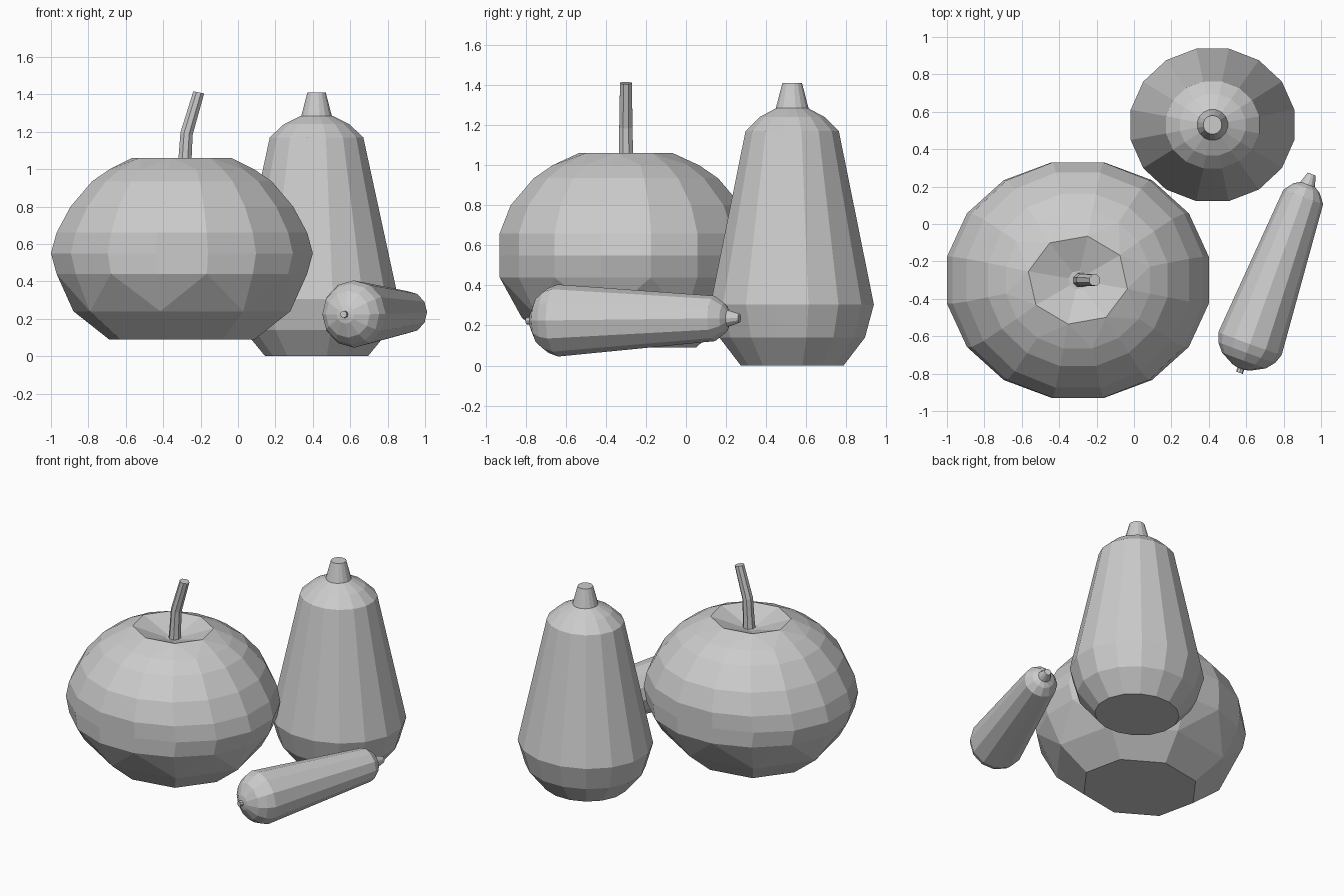
import bpy, bmesh
from math import sin, cos, pi, radians
from mathutils import Vector

if "Cube" in bpy.data.objects:
    bpy.data.objects.remove(bpy.data.objects["Cube"])


def ring(c, rx, ry, n, phase, u=Vector((1, 0, 0)), v=Vector((0, 1, 0))):
    return [Vector(c) + u * rx * cos(phase + 2 * pi * i / n) + v * ry * sin(phase + 2 * pi * i / n)
            for i in range(n)]


def loft(name, rings):
    """Join rings; a ring may have half or double the sides of its neighbour."""
    bm = bmesh.new()
    rows = [[bm.verts.new(p) for p in r] for r in rings]
    for a, b in zip(rows, rows[1:]):
        if len(a) == len(b):
            n = len(a)
            for i in range(n):
                bm.faces.new((a[i], a[(i + 1) % n], b[(i + 1) % n], b[i]))
        else:
            few, many = (a, b) if len(a) < len(b) else (b, a)
            n, m = len(few), len(many)
            for i in range(n):
                j = (i + 1) % n
                p, q, r = many[2 * i], many[2 * i + 1], many[(2 * i + 2) % m]
                bm.faces.new((few[i], q, p))
                bm.faces.new((few[i], few[j], q))
                bm.faces.new((few[j], r, q))
    bm.faces.new(rows[0])
    bm.faces.new(rows[-1])
    bmesh.ops.recalc_face_normals(bm, faces=bm.faces)
    me = bpy.data.meshes.new(name)
    bm.to_mesh(me)
    bm.free()
    ob = bpy.data.objects.new(name, me)
    bpy.context.collection.objects.link(ob)
    return ob


K = cos(pi / 16)
PH = -pi / 16

# round pumpkin: z, half width, half depth, sides
pumpkin = [(.09, .39, .35, 8), (.24, .58, .52, 8), (.44, .67, .63, 16), (.55, .70, .63, 16),
           (.66, .67, .63, 16), (.80, .595, .575, 16), (.935, .48, .46, 16),
           (1.0, .385, .365, 16), (1.06, .265, .235, 8), (.99, .05, .05, 8)]
loft("round_pumpkin", [ring((-.3, -.3, z), rx / K, ry / K, n, PH) for z, rx, ry, n in pumpkin])

# bent pumpkin stem
stem = [(-.287, .97, .042), (-.283, 1.06, .038), (-.275, 1.19, .036), (-.21, 1.41, .032)]
lean = Vector((1, 0, -.2)).normalized()
loft("pumpkin_stem", [ring((x, -.3, z), r, r, 8, pi / 8, lean if z > 1.1 else Vector((1, 0, 0)))
                      for x, z, r in stem])

# tall squash: z, radius
squash = [(0, .275), (.14, .39), (.305, .4375), (1.17, .25), (1.24, .175), (1.285, .085)]
loft("tall_squash", [ring((.42, .53, z), r / K, r * .932 / K, 16, PH) for z, r in squash])
loft("squash_stem", [ring((.42, .53, z), r, r, 16, PH) for z, r in [(1.26, .086), (1.285, .083), (1.41, .05)]])

# long squash lying down: distance along axis, radius
start, end = Vector((.62, -.64, .225)), Vector((.905, .145, .235))
axis = (end - start).normalized()
side = axis.cross(Vector((0, 0, 1))).normalized()
up = side.cross(axis)
long_profile = [(-.142, .02), (-.135, .05), (-.095, .125), (-.05, .162), (.0, .18),
                (.835, .113), (.885, .075), (.905, .042), (.965, .022)]
loft("long_squash", [ring(start + axis * t, r, r, 12, 0, side, up) for t, r in long_profile])
loft("long_squash_nub", [ring(start + axis * t, .019, .019, 8, 0, side, up) for t in (-.13, -.165)])
